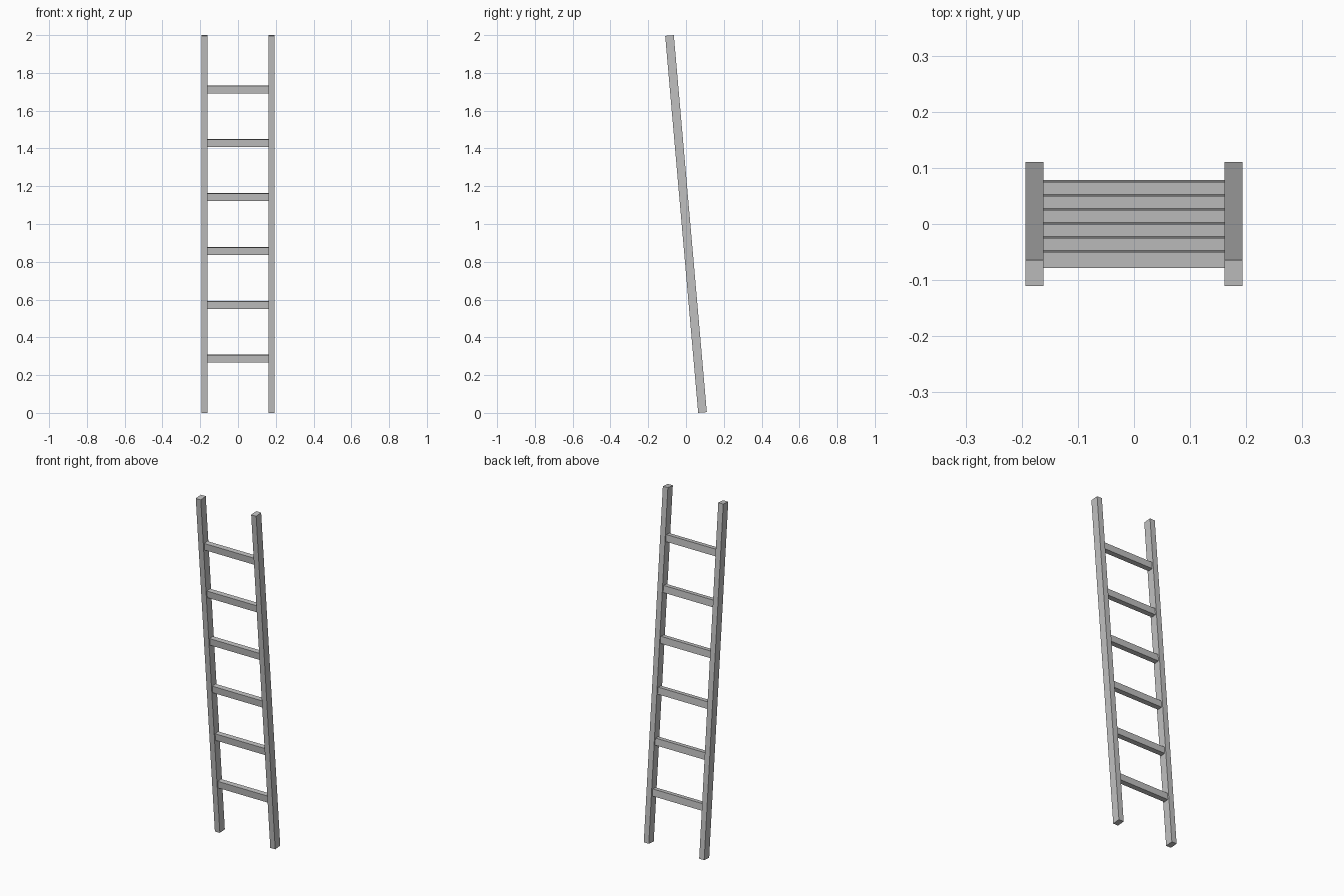
import bpy
import math
from mathutils import Matrix

if "Cube" in bpy.data.objects:
    bpy.data.objects.remove(bpy.data.objects["Cube"], do_unlink=True)

LEAN = math.radians(5)
RAIL = (0.032, 0.0458, 2.0036)
RAIL_X = 0.1775
RUNGS = 6
RUNG = (2 * RAIL_X - RAIL[0], 0.0286, 0.04)

grey = bpy.data.materials.new("plain grey")
grey.use_nodes = True
colour = (0.53, 0.53, 0.53, 1)
grey.diffuse_color = colour
grey.node_tree.nodes["Principled BSDF"].inputs["Base Color"].default_value = colour

# Everything leans forward about the ladder's middle
lean = Matrix.Translation((0, 0, 1)) @ Matrix.Rotation(LEAN, 4, "X")


def box(name, size, x=0, along=0):
    bpy.ops.mesh.primitive_cube_add(size=1)
    ob = bpy.context.object
    ob.name = name
    ob.data.transform(Matrix.Diagonal((*size, 1)))
    ob.matrix_world = lean @ Matrix.Translation((x, 0, along))
    ob.data.materials.append(grey)
    return ob


# Side rails
for side, sign in (("left", 1), ("right", -1)):
    box(side + "_rail", RAIL, x=sign * RAIL_X)

# Evenly spaced rungs between the rails
pitch = RAIL[2] / (RUNGS + 1)
for i in range(RUNGS):
    box(f"rung_{i + 1}", RUNG, along=(i - (RUNGS - 1) / 2) * pitch)
